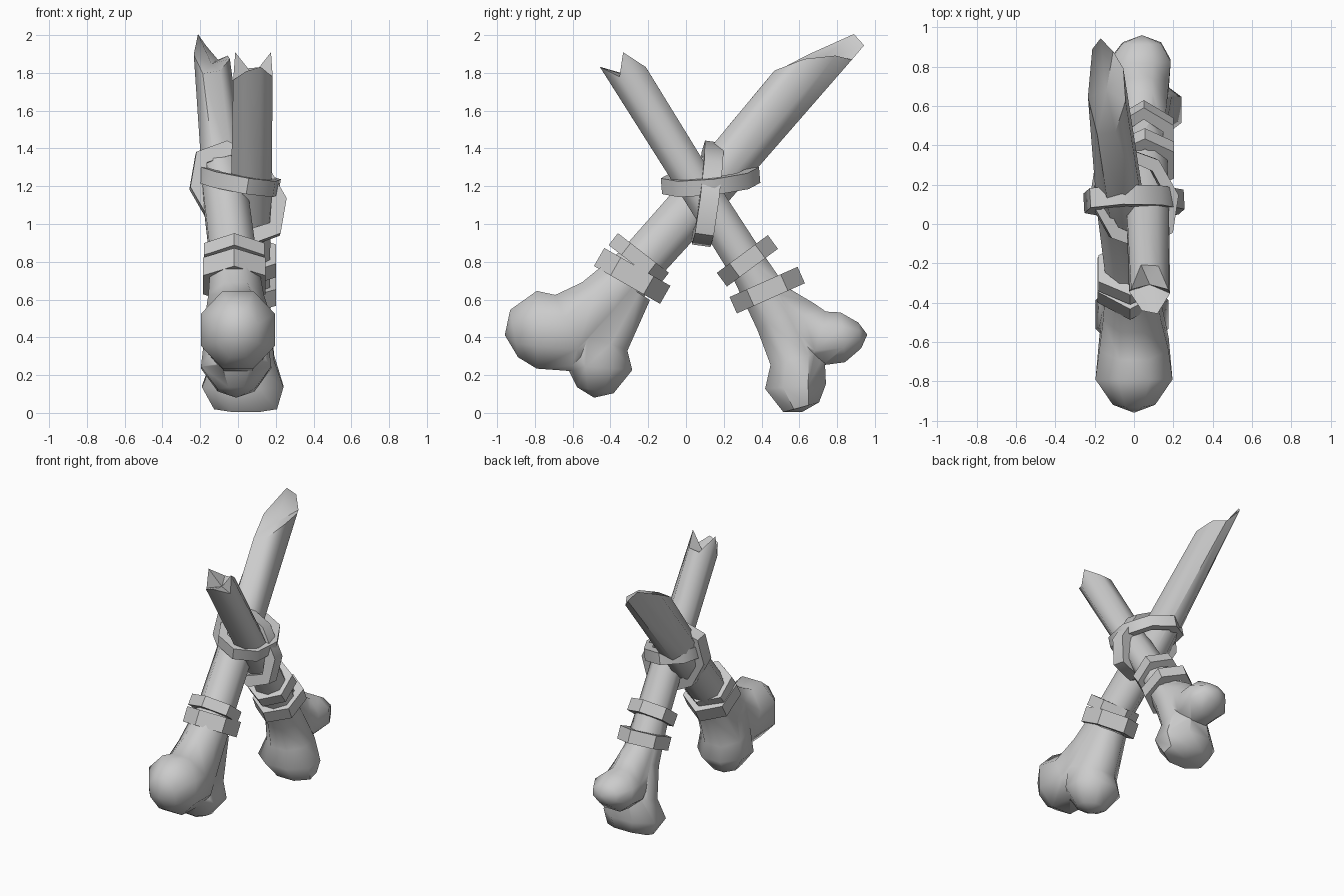
import bpy, bmesh
from math import cos, sin, pi, radians
from mathutils import Vector

cube = bpy.data.objects.get("Cube")
if cube:
    bpy.data.objects.remove(cube)

mat = bpy.data.materials.new("bone_grey")
mat.use_nodes = True
GREY = (0.6, 0.6, 0.6, 1)
mat.diffuse_color = GREY
mat.node_tree.nodes["Principled BSDF"].inputs["Base Color"].default_value = GREY
SIDES = 8


def finish(name, bm):
    bmesh.ops.recalc_face_normals(bm, faces=bm.faces)
    me = bpy.data.meshes.new(name)
    bm.to_mesh(me)
    bm.free()
    me.materials.append(mat)
    ob = bpy.data.objects.new(name, me)
    bpy.context.collection.objects.link(ob)
    return ob


def activate(ob):
    bpy.ops.object.select_all(action='DESELECT')
    ob.select_set(True)
    bpy.context.view_layer.objects.active = ob


def smooth(ob, angle):
    activate(ob)
    bpy.ops.object.shade_smooth_by_angle(angle=radians(angle))


def bridge(bm, a, b):
    for k in range(len(a)):
        j = (k + 1) % len(a)
        bm.faces.new((a[k], a[j], b[j], b[k]))


def loft(name, stations, bulge, jagged=None):
    """Tube through (y, z, x, in-plane radius, x radius); optional broken end."""
    bm = bmesh.new()
    pts = [Vector((x, y, z)) for y, z, x, _, _ in stations]
    rings = []
    for i, (_, _, _, ru, rx) in enumerate(stations):
        t = pts[min(i + 1, len(pts) - 1)] - pts[max(i - 1, 0)]
        t.x = 0
        t.normalize()
        u = Vector((0, t.z, -t.y))
        ring = []
        for k in range(SIDES):
            a = (k + 0.5) * 2 * pi / SIDES
            # Splinters reach along the axis and lean inward
            reach = jagged[k] if jagged and i == len(pts) - 1 else 0
            side = Vector((sin(a) * rx * 1.06 * (1 - 0.8 * reach), 0, 0))
            ring.append(bm.verts.new(pts[i] + u * cos(a) * ru * 1.06 + side + t * reach))
        if rings:
            bridge(bm, rings[-1], ring)
        else:
            first_t = t
        rings.append(ring)
    # Rounded knob cap, then the sunken broken cap
    depth = sum(jagged) / SIDES - 0.05 if jagged else 0
    caps = ((rings[0], pts[0] - first_t * bulge), (rings[-1], pts[-1] + t * depth))
    for ring, centre in caps:
        c = bm.verts.new(centre)
        for k in range(SIDES):
            bm.faces.new((ring[k], ring[(k + 1) % SIDES], c))
    return finish(name, bm)


def bone(name, shaft, lobe, bulges, jagged):
    ob = loft(name, shaft, bulges[0], jagged)
    knob = loft(name + "_lobe", lobe, bulges[1])
    mod = ob.modifiers.new("join_lobe", 'BOOLEAN')
    mod.operation, mod.solver, mod.object = 'UNION', 'EXACT', knob
    activate(ob)
    bpy.ops.object.modifier_apply(modifier=mod.name)
    bpy.data.objects.remove(knob)
    smooth(ob, 52)


def band(name, centre, u, v, width, thick=0.065, sides=6):
    """Flat strap around an ellipse spanned by u and v."""
    c, u, v = Vector(centre), Vector(u), Vector(v)
    axis = u.cross(v).normalized() * width / 2
    bm = bmesh.new()
    sections = []
    for k in range(sides):
        a = k * 2 * pi / sides
        r = u * cos(a) + v * sin(a)
        inner = r - r.normalized() * thick
        corners = (r - axis, r + axis, inner + axis, inner - axis)
        sections.append([bm.verts.new(c + p) for p in corners])
    for k in range(sides):
        bridge(bm, sections[k], sections[(k + 1) % sides])
    smooth(finish(name, bm), 50)


# Long bone: knob at the front, splintered point at the back
bone("long_bone",
     [(-0.91, 0.42, 0, 0.13, 0.11), (-0.79, 0.44, 0, 0.21, 0.2),
      (-0.61, 0.42, 0, 0.225, 0.18), (-0.44, 0.58, -0.01, 0.16, 0.15),
      (-0.25, 0.78, -0.02, 0.125, 0.125), (0.1, 1.17, -0.07, 0.13, 0.12),
      (0.54, 1.685, -0.14, 0.14, 0.118)],
     [(-0.48, 0.12, -0.01, 0.1, 0.1), (-0.46, 0.24, -0.01, 0.18, 0.19),
      (-0.46, 0.39, -0.01, 0.165, 0.17), (-0.29, 0.66, -0.02, 0.12, 0.12)],
     (0.05, 0.04),
     [0.36, 0.32, 0.2, 0.05, 0.03, 0.23, 0.47, 0.46])

# Short bone: knob at the back, jagged break at the front
bone("short_bone",
     [(0.61, 0.03, 0.04, 0.1, 0.17), (0.58, 0.14, 0.025, 0.165, 0.22),
      (0.59, 0.29, 0.03, 0.15, 0.165), (0.49, 0.5, 0.045, 0.13, 0.13),
      (0.34, 0.76, 0.055, 0.105, 0.115), (0.06, 1.2, 0.07, 0.1, 0.11),
      (-0.263, 1.717, 0.08, 0.105, 0.115)],
     [(0.92, 0.41, 0.04, 0.07, 0.1), (0.83, 0.4, 0.03, 0.135, 0.16),
      (0.7, 0.39, 0.03, 0.155, 0.15), (0.58, 0.47, 0.04, 0.15, 0.13),
      (0.46, 0.6, 0.045, 0.1, 0.11)],
     (0.025, 0.04),
     [0.07, 0.2, 0.1, 0.2, 0.17, 0.08, 0.2, 0.06])

# Pairs of bands around each shaft
band("long_bone_upper_band", (-0.02, -0.25, 0.815), (0, 0.135, -0.105), (0.185, 0, 0), 0.08)
band("long_bone_lower_band", (-0.02, -0.285, 0.725), (0, 0.175, -0.1), (0.19, 0, 0), 0.11)
band("short_bone_upper_band", (0.055, 0.325, 0.805), (0, 0.135, 0.1), (0.17, 0, 0), 0.09)
band("short_bone_lower_band", (0.05, 0.43, 0.65), (0, 0.18, 0.08), (0.175, 0, 0), 0.095)

# Lashings at the crossing
band("flat_lashing", (0, 0.13, 1.23), (-0.05, 0.26, 0.03), (0.22, 0.02, -0.035), 0.085, sides=8)
band("upright_lashing", (0, 0.115, 1.16), (-0.06, 0.035, 0.275), (0.255, 0.01, -0.03), 0.1,
     thick=0.08, sides=8)
